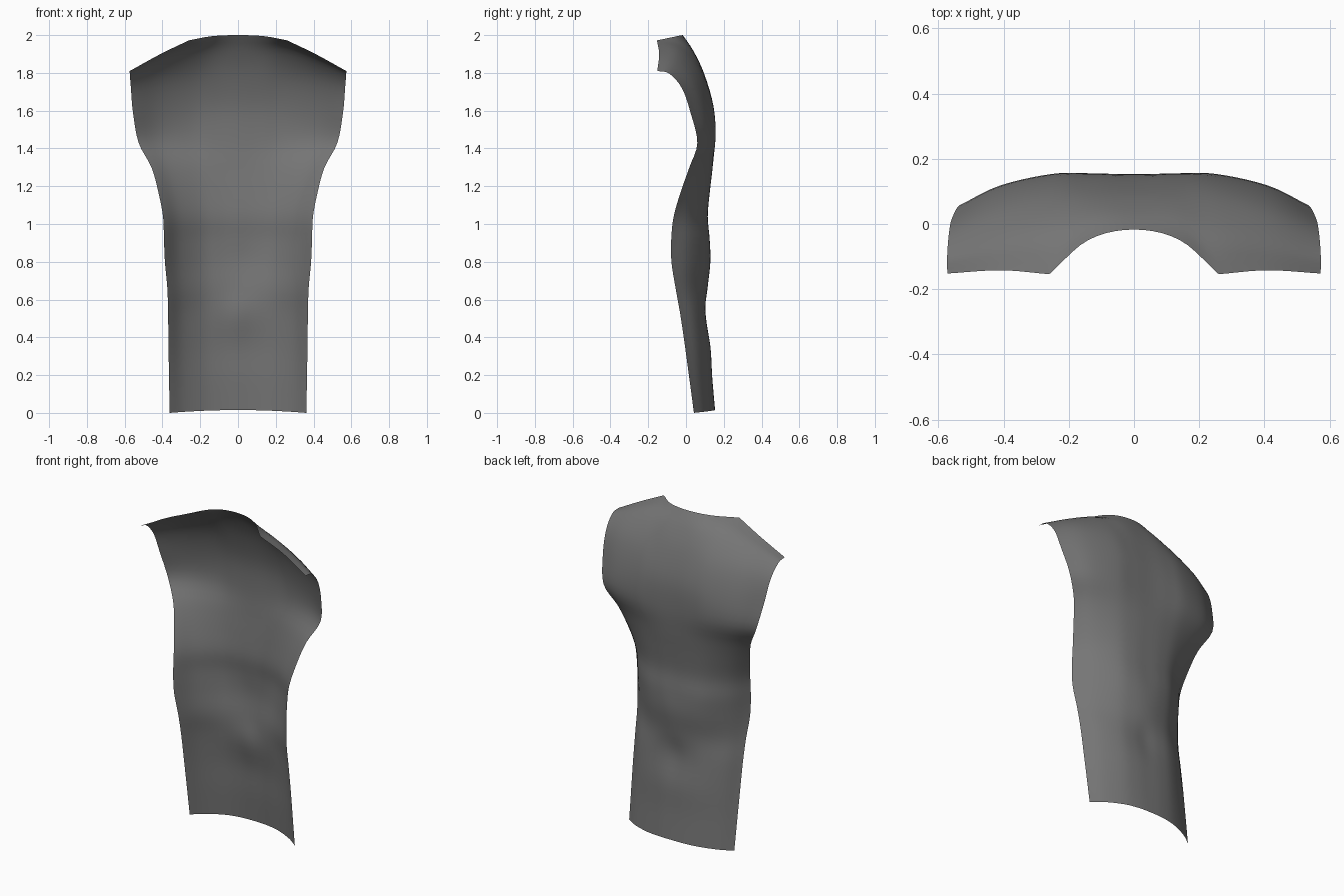
import bpy

if "Cube" in bpy.data.objects:
    bpy.data.objects.remove(bpy.data.objects["Cube"])

# lower rows: z, half width, centre y, side edge y, roundness
lower = [(0.0, .362, .154, .042, 2.5), (.18, .365, .139, .018, 2.6),
         (.35, .368, .129, -.005, 2.7), (.52, .370, .100, -.030, 2.7),
         (.66, .374, .114, -.055, 2.7), (.80, .387, .129, -.077, 2.7),
         (.92, .392, .125, -.078, 2.8), (1.04, .397, .115, -.065, 2.8),
         (1.17, .422, .126, -.028, 2.8), (1.30, .458, .141, .018, 2.8)]
fractions = (0, .25, .5, .79, 1)


def centre_y(z):
    """Depth of the centre line at a height."""
    for (z0, _, y0, *_), (z1, _, y1, *_) in zip(lower, lower[1:]):
        if z <= z1:
            return y0 + (y1 - y0) * (z - z0) / (z1 - z0)
    return lower[-1][2]


# the waist fold rises in a shallow V towards the sides
rows = []
for z, w, yc, ye, p in lower:
    row = []
    for f in fractions:
        rise = .2 * f * max(0, 1 - abs(z - .6) / .5)
        row.append((w * f, centre_y(z - rise) * (1 - f ** p) + ye * f ** p,
                    z + max(0, .3 - z) * .05 * (1 - f * f)))
    rows.append(row)

# chest, shoulder blades and the neck / shoulder seam
rows += [
    [(0, .152, 1.45), (.13, .155, 1.45), (.25, .153, 1.45), (.405, .118, 1.44), (.526, .060, 1.43)],
    [(0, .144, 1.62), (.13, .146, 1.62), (.25, .139, 1.62), (.42, .097, 1.60), (.556, .024, 1.59)],
    [(0, .098, 1.79), (.13, .096, 1.79), (.255, .080, 1.79), (.42, .040, 1.76), (.567, -.022, 1.72)],
    [(0, .040, 1.915), (.135, .030, 1.915), (.26, -.025, 1.922), (.42, -.050, 1.862), (.573, -.090, 1.797)],
    [(0, -.017, 2.0), (.14, -.049, 1.994), (.26, -.154, 1.972), (.41, -.142, 1.90), (.573, -.152, 1.81)],
]


def resample(points, steps):
    """Smooth curve through the points."""
    out = []
    n = len(points)
    for i in range(n - 1):
        a, b = points[i], points[i + 1]
        p = points[i - 1] if i else [2 * s - t for s, t in zip(a, b)]
        q = points[i + 2] if i + 2 < n else [2 * s - t for s, t in zip(b, a)]
        for k in range(steps):
            t = k / steps
            out.append(tuple(.5 * (2 * B + (C - A) * t + (2 * A - 5 * B + 4 * C - D) * t * t
                                   + (3 * B - A - 3 * C + D) * t ** 3)
                             for A, B, C, D in zip(p, a, b, q)))
    return out + [tuple(points[-1])]


# mirror each row and smooth across; the top row has sharp neck corners
full = [[(-x, y, z) for x, y, z in r[:0:-1]] + r for r in rows]
across = [resample(r, 5) for r in full]
top = full[-1]
across[-1] = resample(top[:3], 5)[:-1] + resample(top[2:7], 5)[:-1] + resample(top[6:], 5)

# smooth upwards
columns = [resample(list(c), 4) for c in zip(*across)]
nc, nr = len(columns), len(columns[0])
verts = [v for c in columns for v in c]
faces = [(i * nr + j, i * nr + j + 1, (i + 1) * nr + j + 1, (i + 1) * nr + j)
         for i in range(nc - 1) for j in range(nr - 1)]

# garment back panel
mesh = bpy.data.meshes.new("back_panel")
mesh.from_pydata(verts, [], faces)
mesh.polygons.foreach_set("use_smooth", [True] * len(faces))
panel = bpy.data.objects.new("back_panel", mesh)
bpy.context.collection.objects.link(panel)
cloth = bpy.data.materials.new("grey cloth")
cloth.diffuse_color = (.18, .18, .18, 1)
cloth.use_nodes = True
cloth.node_tree.nodes["Principled BSDF"].inputs["Base Color"].default_value = cloth.diffuse_color
mesh.materials.append(cloth)
